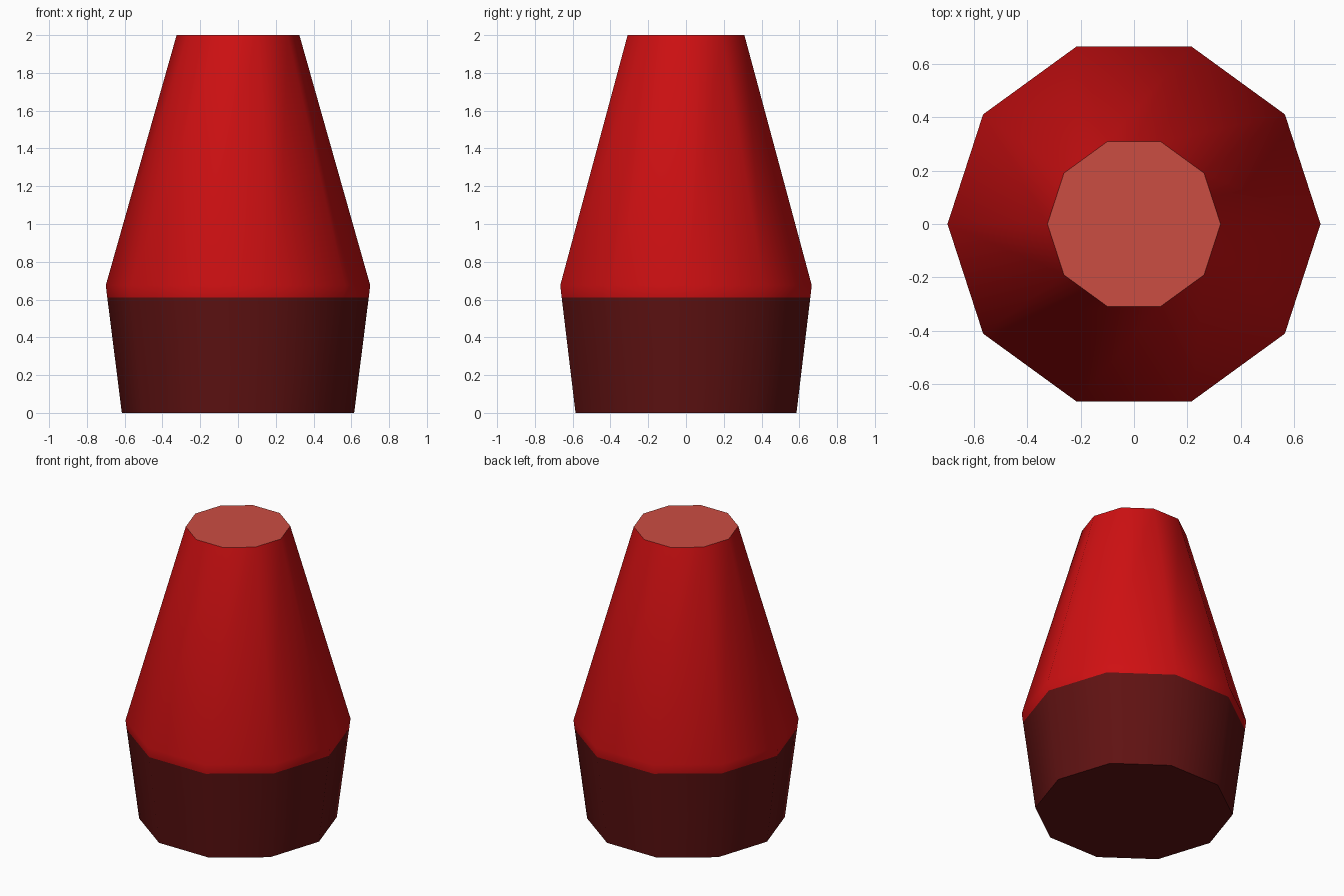
import bpy, bmesh, math

if "Cube" in bpy.data.objects:
    bpy.data.objects.remove(bpy.data.objects["Cube"])

SIDES = 10


def material(name, rgb):
    m = bpy.data.materials.new(name)
    m.diffuse_color = (*rgb, 1.0)
    m.use_nodes = True
    m.node_tree.nodes["Principled BSDF"].inputs["Base Color"].default_value = m.diffuse_color
    return m


dark = material("dark red", (0.115, 0.006, 0.006))
red = material("bright red", (0.62, 0.005, 0.006))
light = material("light red", (0.60, 0.075, 0.055))

# Ten-sided profile as (radius, height): base, colour break, widest ring, flat top
PROFILE = [(0.615, 0.0), (0.692, 0.61), (0.70, 0.675), (0.325, 2.0)]

bm = bmesh.new()
rings = []
for r, z in PROFILE:
    rings.append([bm.verts.new((r * math.cos(math.tau * i / SIDES),
                                r * math.sin(math.tau * i / SIDES), z))
                  for i in range(SIDES)])

# Side bands: dark below the break, bright red above
for level, (lo, hi) in enumerate(zip(rings, rings[1:])):
    for i in range(SIDES):
        j = (i + 1) % SIDES
        f = bm.faces.new((lo[i], lo[j], hi[j], hi[i]))
        f.material_index = 0 if level == 0 else 1
        f.smooth = True

# End caps
bm.faces.new(rings[0][::-1]).material_index = 0
bm.faces.new(rings[-1]).material_index = 2

# Rims of the caps stay sharp
for e in bm.edges:
    if e.calc_face_angle(0) > math.radians(60):
        e.smooth = False

mesh = bpy.data.meshes.new("tapered_body")
bm.to_mesh(mesh)
bm.free()
for m in (dark, red, light):
    mesh.materials.append(m)
body = bpy.data.objects.new("tapered_body", mesh)
bpy.context.collection.objects.link(body)
